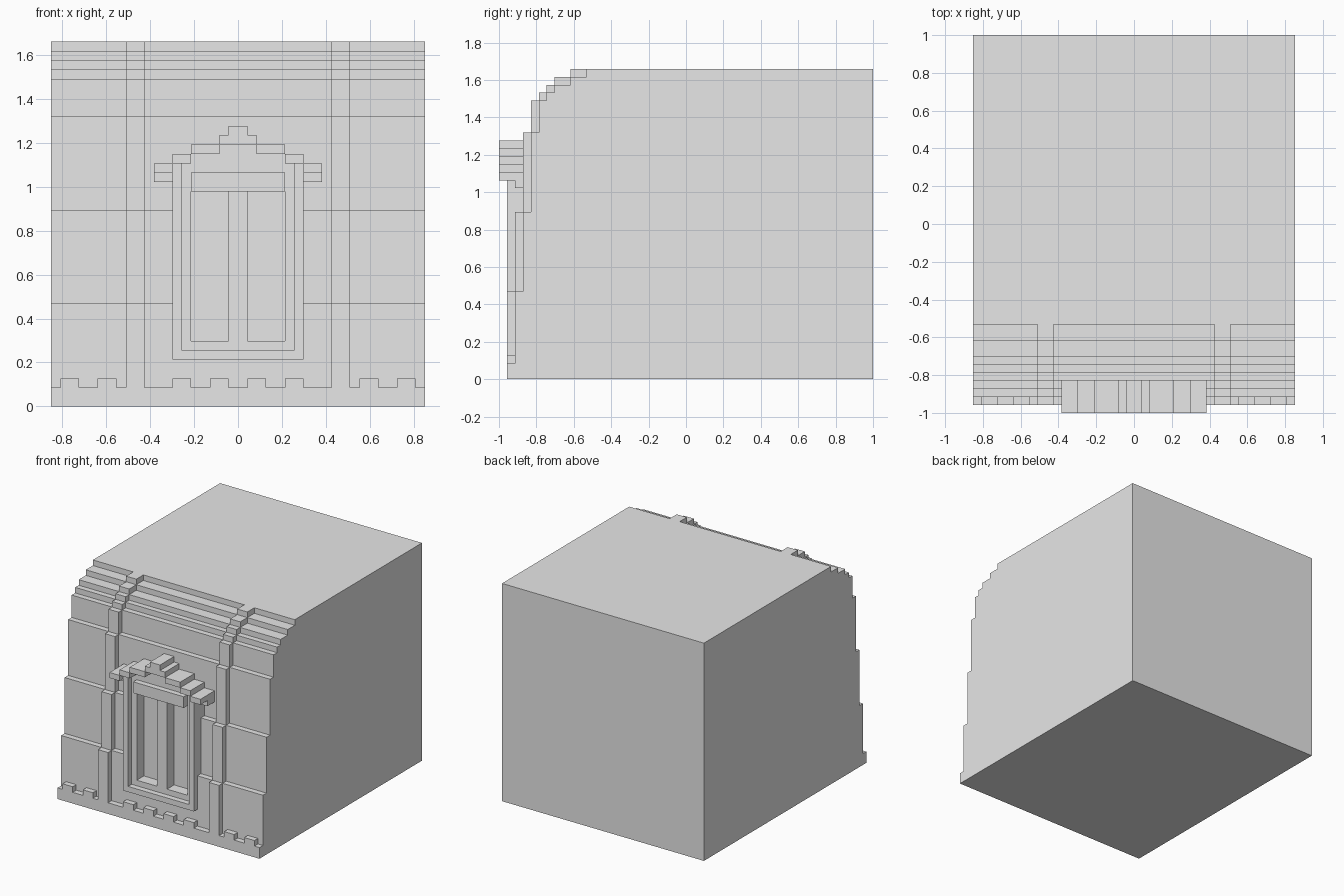
import bpy
import bmesh

cube = bpy.data.objects.get("Cube")
if cube:
    bpy.data.objects.remove(cube, do_unlink=True)

U = 2 / 47          # one block; depths count blocks back from the front
BACK = 47

stone = bpy.data.materials.new("grey_stone")
stone.use_nodes = True
stone.diffuse_color = (0.8, 0.8, 0.8, 1)
stone.node_tree.nodes["Principled BSDF"].inputs["Base Color"].default_value = (0.8, 0.8, 0.8, 1)


def extrude_solid(name, points, axis, start, end):
    """Extrude a flat outline along x (points are depth, z) or y (points are x, z)."""
    def place(p, t):
        x, d = (t, p[0]) if axis == "x" else (p[0], t)
        return x * U, d * U - 1, p[1] * U
    bm = bmesh.new()
    face = bm.faces.new([bm.verts.new(place(p, start)) for p in points])
    grown = bmesh.ops.extrude_face_region(bm, geom=[face])["geom"]
    a, b = place((0, 0), start), place((0, 0), end)
    shift = [q - p for p, q in zip(a, b)]
    bmesh.ops.translate(bm, vec=shift, verts=[g for g in grown if isinstance(g, bmesh.types.BMVert)])
    bmesh.ops.recalc_face_normals(bm, faces=bm.faces)
    mesh = bpy.data.meshes.new(name)
    bm.to_mesh(mesh)
    bm.free()
    mesh.materials.append(stone)
    obj = bpy.data.objects.new(name, mesh)
    bpy.context.collection.objects.link(obj)
    return obj


def box(name, x0, x1, z0, z1, front, back=5):
    return extrude_solid(name, [(x0, z0), (x1, z0), (x1, z1), (x0, z1)], "y", front, back)


def pair(name, x0, x1, z0, z1, front, back=5):
    box("left_" + name, x0, x1, z0, z1, front, back)
    box("right_" + name, -x1, -x0, z0, z1, front, back)


# Stepped wall: (depth of front, top height) of each course
COURSES = [(2, 11), (3, 21), (4, 31), (5, 35), (6, 36), (7, 37), (9, 38), (11, 39)]


def stepped(name, courses, x0, x1, back):
    points, z = [(back, 0)], 0
    for depth, top in courses:
        points += [(depth, z), (depth, top)]
        z = top
    extrude_solid(name, points + [(back, z)], "x", x0, x1)


stepped("right_wall", COURSES, -20, -5, BACK)
stepped("left_wall", COURSES, 5, 20, BACK)
# The middle is recessed to hold the window panes
stepped("middle_wall", [(4, 31)] + COURSES[3:], -5, 5, BACK)

# Buttresses stand one block proud of the wall
depths = [1] + [d for d, top in COURSES[:-1]]
tops = [11, 21, 31, 35, 36, 37, 38, 39]
for name, x in (("right_buttress", -12), ("left_buttress", 10)):
    stepped(name, list(zip(depths, tops)), x, x + 2, 12)

# Battlemented plinth
box("plinth", -20, 20, 0, 2, 1)
for i, x in enumerate(range(-19, 18, 4)):
    # The teeth on each side of a buttress follow the same rhythm
    if x + 2 <= -12 or -10 <= x <= 8 or x >= 12:
        box(f"plinth_tooth_{i}", x, x + 2, 2, 3, 1)

# Window surround
box("window_apron", -5, 5, 0, 7, 2)
box("outer_frame_sill", -7, 7, 5, 6, 1)
pair("outer_frame_jamb", 6, 7, 6, 26, 1)
pair("inner_frame_jamb", 5, 6, 6, 26, 2)
box("window_mullion", -1, 1, 7, 23, 2)
box("window_lintel", -5, 5, 23, 25, 1)

# Gable field above the lintel
box("gable_field", -5, 5, 25, 27, 2)
box("gable_field_top", -2, 2, 27, 28, 2)

# Stepped hood over the window
pair("hood_bracket", 7, 9, 24, 25, 2)
pair("hood_end", 7, 9, 25, 26, 0)
pair("hood_lower_step", 5, 7, 26, 27, 0)
pair("hood_upper_step", 2, 5, 27, 28, 0)
box("hood_crown", -2, 2, 28, 29, 0)
box("hood_finial", -1, 1, 29, 30, 0)
